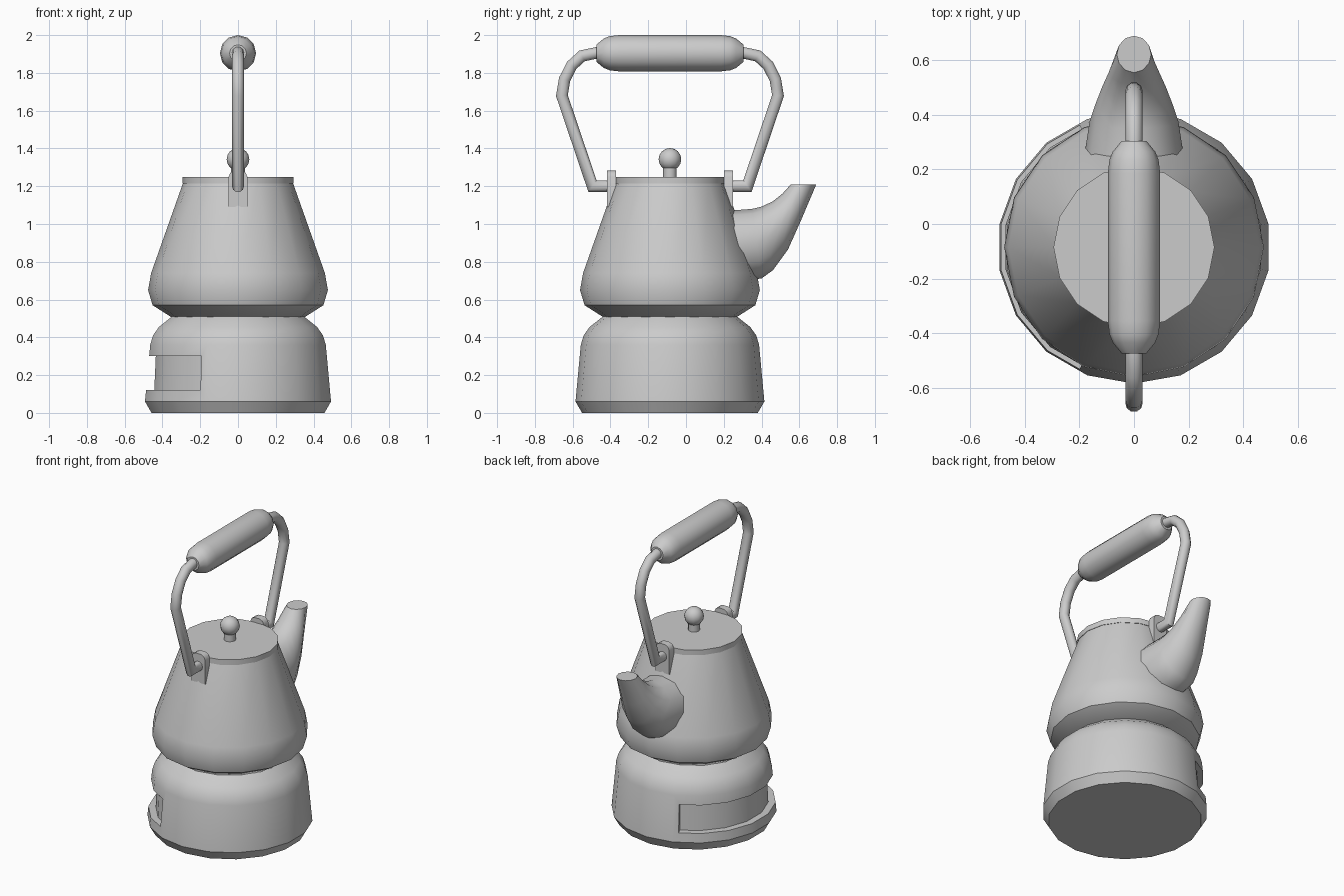
import bpy, bmesh, math
from math import cos, sin, radians, pi
from mathutils import Vector

if "Cube" in bpy.data.objects:
    bpy.data.objects.remove(bpy.data.objects["Cube"])

YC = -0.085  # y of the pot axis


def loft(name, rings, angle=40):
    """Join equal-sized rings of points into a capped skin."""
    bm = bmesh.new()
    loops = [[bm.verts.new(p) for p in r] for r in rings]
    n = len(loops[0])
    for a, b in zip(loops, loops[1:]):
        for i in range(n):
            j = (i + 1) % n
            bm.faces.new((a[i], a[j], b[j], b[i]))
    bm.faces.new(loops[0])
    bm.faces.new(loops[-1])
    bmesh.ops.recalc_face_normals(bm, faces=bm.faces)
    me = bpy.data.meshes.new(name)
    bm.to_mesh(me)
    bm.free()
    ob = bpy.data.objects.new(name, me)
    bpy.context.collection.objects.link(ob)
    smooth(ob, angle)
    return ob


def smooth(ob, angle):
    bpy.ops.object.select_all(action='DESELECT')
    ob.select_set(True)
    bpy.context.view_layer.objects.active = ob
    bpy.ops.object.shade_smooth_by_angle(angle=radians(angle))


def ellipse(c, u, v, n, start=0.0):
    """Ring around c spanned by half-axes u and v."""
    return [c + u * cos(start + 2 * pi * i / n) + v * sin(start + 2 * pi * i / n)
            for i in range(n)]


def revolve(name, profile, n, start=0.0, angle=40):
    return loft(name, [ellipse(Vector((0, YC, z)), Vector((r, 0, 0)), Vector((0, r, 0)), n, start)
                       for r, z in profile], angle)


# Warmer base with a shallow recess on its left side
base = revolve("warmer_base", [(.465, 0), (.5, .06), (.472, .36), (.457, .41), (.425, .455), (.355, .51)],
               18, radians(10))
angles = [114, 130, 150, 170, 190, 210, 230, 246]


def recess_ring(inner, z):
    pts = [(r * cos(radians(a)), YC + r * sin(radians(a)), z)
           for r, seq in ((inner, angles), (.7, angles[::-1])) for a in seq]
    return pts


cutter = loft("recess_cutter", [recess_ring(.45, .12), recess_ring(.442, .30)])
mod = base.modifiers.new("recess", 'BOOLEAN')
mod.operation = 'DIFFERENCE'
mod.solver = 'EXACT'
mod.object = cutter
bpy.context.view_layer.objects.active = base
bpy.ops.object.modifier_apply(modifier="recess")
bpy.data.objects.remove(cutter)
smooth(base, 35)

# Kettle body, lid and knob
revolve("kettle_body", [(.35, .505), (.452, .57), (.476, .65), (.46, .74), (.29, 1.22)], 16)
revolve("lid", [(.295, 1.215), (.295, 1.25)], 16)
revolve("knob_stem", [(.036, 1.24), (.036, 1.31)], 12)
bpy.ops.mesh.primitive_uv_sphere_add(segments=12, ring_count=8, radius=.06, location=(0, YC, 1.342))
bpy.context.object.name = "knob"
smooth(bpy.context.object, 60)

# Spout: rings between upper and lower outline points (y, z), with half-width
spout = [((.245, 1.072), (.245, .69), .183), ((.35, 1.08), (.40, .712), .163),
         ((.40, 1.092), (.46, .755), .145), ((.46, 1.12), (.54, .865), .118),
         ((.51, 1.16), (.605, 1.01), .092), ((.555, 1.21), (.69, 1.21), .063)]
rings = []
for top, low, w in spout:
    t, l = Vector((0, *top)), Vector((0, *low))
    rings.append(ellipse((t + l) / 2, Vector((w, 0, 0)), (t - l) / 2, 12))
loft("spout", rings, 45)

# Handle brackets with clipped upper corners, front and back
outline = [(-.05, 1.09), (.05, 1.09), (.05, 1.25), (.04, 1.272), (.02, 1.282),
           (-.02, 1.282), (-.04, 1.272), (-.05, 1.25)]
for label, s in (("front", -1), ("back", 1)):
    loft(label + "_bracket", [[(x, YC + s * d, z) for x, z in outline] for d in (.285, .333)])

# Bail handle: mitred round rod, one half bent for each side
half = [(.29, 1.2), (.41, 1.2), (.572, 1.68), (.558, 1.765), (.52, 1.84), (.465, 1.89), (.38, 1.908)]
path = [Vector((0, YC - d, z)) for d, z in half] + [Vector((0, YC + d, z)) for d, z in half[::-1]]
R = .032
rings = []
for i, p in enumerate(path):
    a = (p - path[i - 1]).normalized() if i else None
    b = (path[i + 1] - p).normalized() if i + 1 < len(path) else a
    a = a or b
    t = (a + b).normalized()
    side = Vector((0, -t.z, t.y)) * (R / max(a.dot(t), .5))
    rings.append(ellipse(p, Vector((R, 0, 0)), side, 10))
loft("bail_handle", rings, 50)

# Grip
grip = [(.39, .045), (.35, .078), (.32, .09), (.27, .096)]
grip = [(-d, r) for d, r in grip] + [(d, r) for d, r in grip[::-1]]
loft("grip", [ellipse(Vector((0, YC + d, 1.904)), Vector((r, 0, 0)), Vector((0, 0, r)), 12)
              for d, r in grip], 50)
